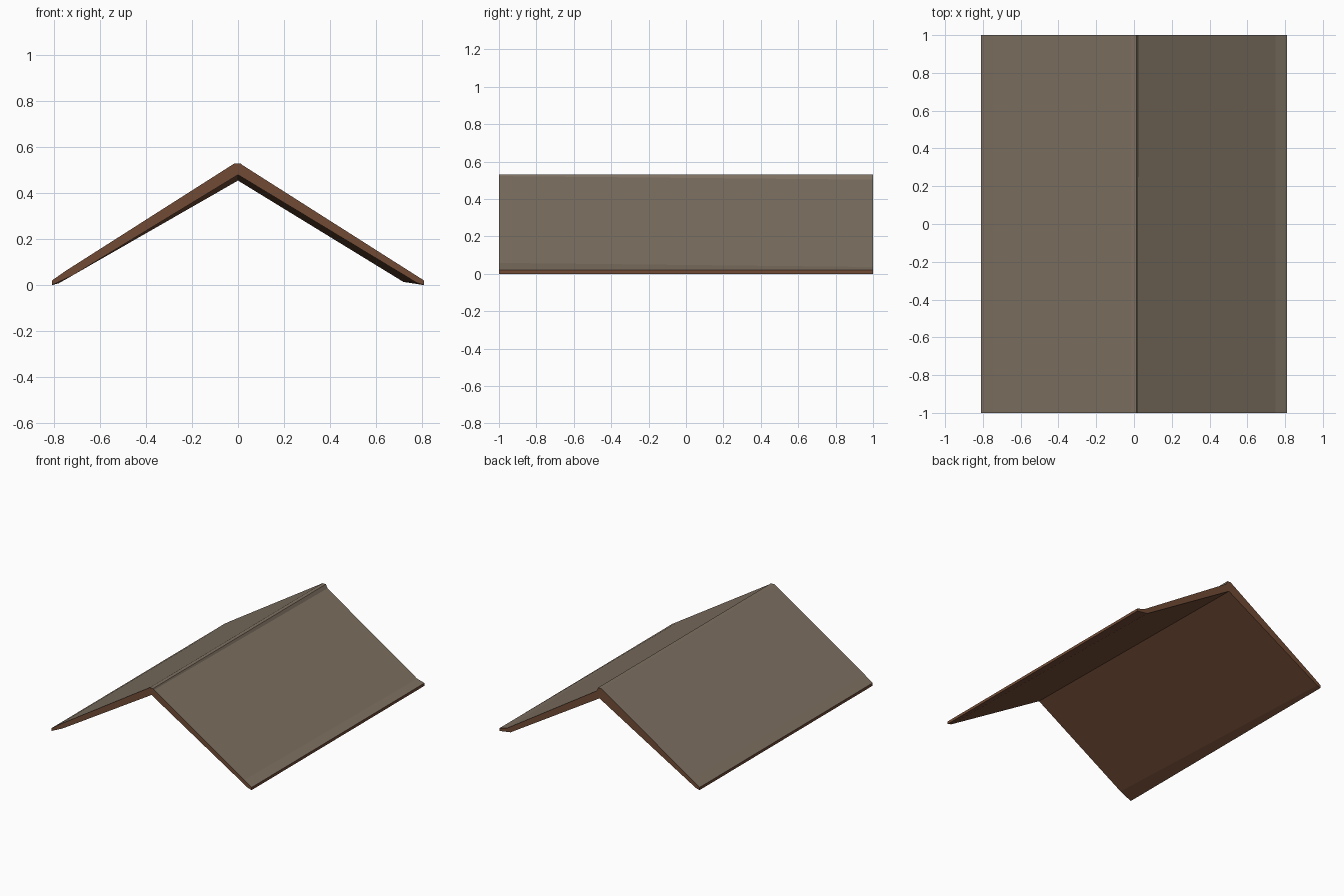
import bpy
import bmesh

if "Cube" in bpy.data.objects:
    bpy.data.objects.remove(bpy.data.objects["Cube"])


def material(name, rgb):
    m = bpy.data.materials.new(name)
    m.diffuse_color = (*rgb, 1)
    m.use_nodes = True
    m.node_tree.nodes["Principled BSDF"].inputs["Base Color"].default_value = m.diffuse_color
    return m


# Gable cross-sections (x, z): seven points over the top, then five along the underside
front = [(-.81, .02), (-.75, .062), (-.015, .53), (.012, .53), (.02, .522), (.75, .058), (.81, .02),
         (.81, 0), (.775, .012), (0, .48), (-.72, .042), (-.81, 0)]
back = [(-.81, .02), (-.75, .06), (-.015, .53), (.012, .53), (.024, .503), (.75, .036), (.81, .02),
        (.81, 0), (.72, .014), (0, .455), (-.78, .008), (-.81, 0)]

# Roof slab: the slightly warped, hand-cut slab lofted between the two gables
bm = bmesh.new()
a = [bm.verts.new((x, -1, z)) for x, z in front]
b = [bm.verts.new((x, 1, z)) for x, z in back]
n = len(a)
for i in range(n):
    j = (i + 1) % n
    f = bm.faces.new((a[i], a[j], b[j], b[i]))
    f.material_index = 0 if i < 6 else 1   # shingle on top, wood elsewhere
for ring in (a, b):
    # gable end as a strip of pieces between upper and lower edge
    end = bm.faces.new(ring)
    end.material_index = 1
bmesh.ops.recalc_face_normals(bm, faces=bm.faces[:])
bmesh.ops.triangulate(bm, faces=[f for f in bm.faces if len(f.verts) > 4])

mesh = bpy.data.meshes.new("roof")
bm.to_mesh(mesh)
bm.free()
mesh.materials.append(material("grey brown shingle", (.205, .162, .118)))
mesh.materials.append(material("dark wood", (.165, .07, .036)))
roof = bpy.data.objects.new("roof", mesh)
bpy.context.collection.objects.link(roof)
